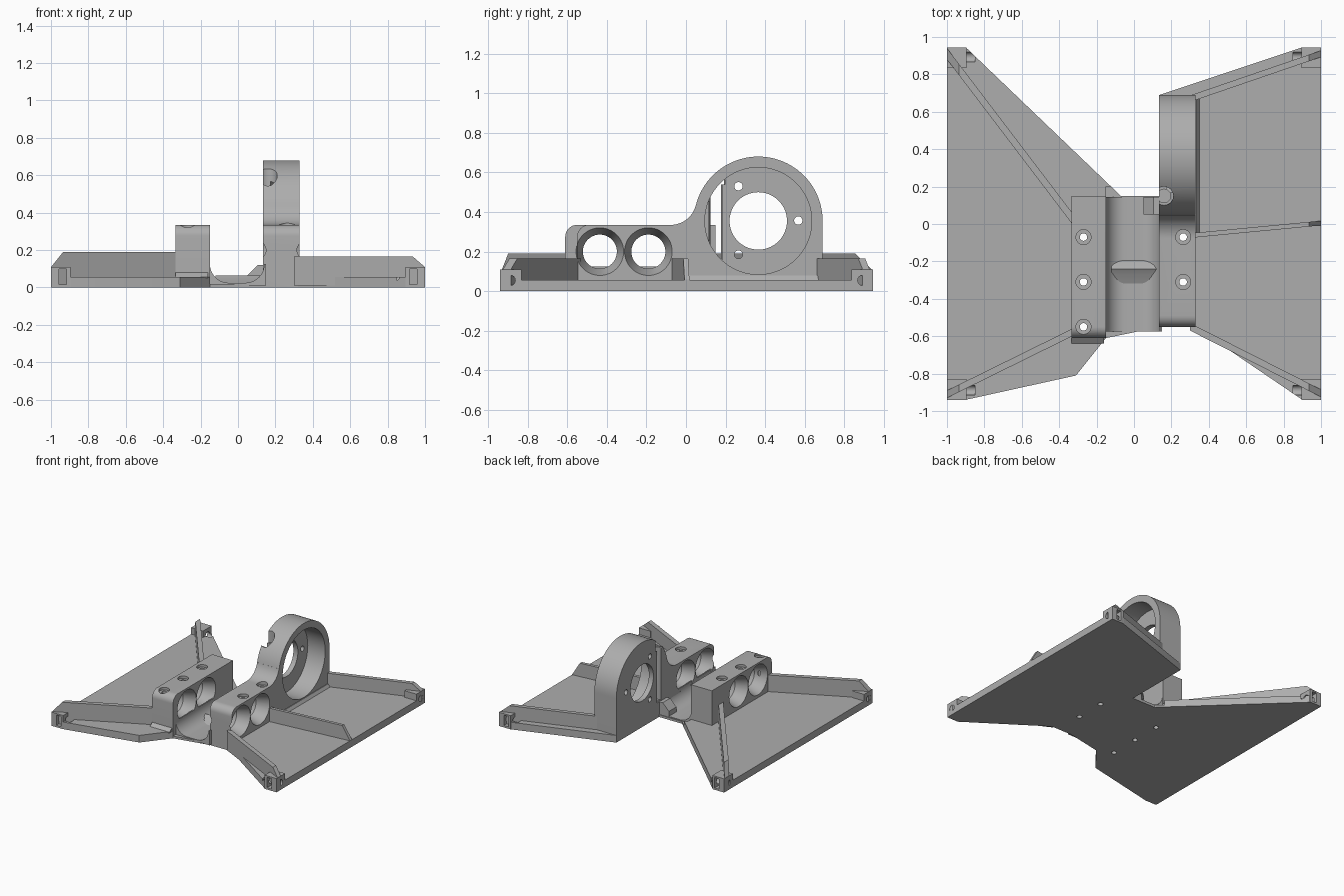
import bpy, bmesh, math
from mathutils import Vector

if "Cube" in bpy.data.objects:
    bpy.data.objects.remove(bpy.data.objects["Cube"])

grey = bpy.data.materials.new("plain_grey")
grey.diffuse_color = (0.42, 0.42, 0.42, 1)
grey.use_nodes = True
grey.node_tree.nodes["Principled BSDF"].inputs["Base Color"].default_value = grey.diffuse_color


def prism(name, pts, axis, a, b):
    """Extrude a 2D outline along an axis: X uses (y,z), Y uses (x,z), Z uses (x,y)."""
    place = {"X": lambda p, t: (t, p[0], p[1]),
             "Y": lambda p, t: (p[0], t, p[1]),
             "Z": lambda p, t: (p[0], p[1], t)}[axis]
    bm = bmesh.new()
    lo = [bm.verts.new(place(p, a)) for p in pts]
    hi = [bm.verts.new(place(p, b)) for p in pts]
    n = len(pts)
    bm.faces.new(lo)
    bm.faces.new(hi)
    for i in range(n):
        bm.faces.new((lo[i], lo[(i + 1) % n], hi[(i + 1) % n], hi[i]))
    bmesh.ops.recalc_face_normals(bm, faces=bm.faces)
    me = bpy.data.meshes.new(name)
    bm.to_mesh(me)
    bm.free()
    me.materials.append(grey)
    ob = bpy.data.objects.new(name, me)
    bpy.context.collection.objects.link(ob)
    return ob


def box(name, x0, x1, y0, y1, z0, z1):
    return prism(name, [(x0, y0), (x1, y0), (x1, y1), (x0, y1)], "Z", z0, z1)


def arc(cx, cy, r, a0, a1, n=12):
    return [(cx + r * math.cos(math.radians(a0 + (a1 - a0) * i / n)),
             cy + r * math.sin(math.radians(a0 + (a1 - a0) * i / n))) for i in range(n + 1)]


def rod(axis, c, r, a, b, r2=None, n=48):
    """Round cutter, optionally tapering to r2 at its far end."""
    ob = prism("cutter", arc(c[0], c[1], r, 0, 360, n)[:-1], axis, a, b)
    if r2:
        k = "XYZ".index(axis)
        i, j = [m for m in range(3) if m != k]
        for v in ob.data.vertices:
            if abs(v.co[k] - b) < 1e-5:
                v.co[i] = c[0] + (v.co[i] - c[0]) * r2 / r
                v.co[j] = c[1] + (v.co[j] - c[1]) * r2 / r
    return ob


def cut(ob, cutters):
    """Subtract each cutter, bake the result and delete the cutters."""
    for c in cutters:
        m = ob.modifiers.new("cut", "BOOLEAN")
        m.operation, m.solver, m.object = "DIFFERENCE", "EXACT", c
    dg = bpy.context.evaluated_depsgraph_get()
    dg.update()
    me = bpy.data.meshes.new_from_object(ob.evaluated_get(dg))
    ob.modifiers.clear()
    ob.data = me
    for c in cutters:
        bpy.data.objects.remove(c)


def screw_holes(pts, z_top=None):
    out = []
    for x, y in pts:
        out.append(rod("Z", (x, y), 0.02, -0.1, 0.5, n=20))
        if z_top:
            out.append(rod("Z", (x, y), 0.04, z_top, 0.5, n=28))
    return out


def rod_bores(x0, x1):
    """Two bores narrowing to the middle of a clamp block."""
    out, mid = [], (x0 + x1) / 2
    for y in (-0.435, -0.19):
        out.append(rod("X", (y, 0.2), 0.085, x0 - 0.1, x1 + 0.1))
        out.append(rod("X", (y, 0.2), 0.121, x0 - 0.002, mid, 0.086))
        out.append(rod("X", (y, 0.2), 0.121, x1 + 0.002, mid, 0.086))
    return out


left_pts = [(-0.27, -0.07), (-0.27, -0.31), (-0.27, -0.55)]
right_pts = [(0.263, -0.07), (0.263, -0.31)]

# base plate with a sunken strip for the channel
plate = prism("base_plate", [
    (-1, 0.945), (-0.9, 0.945), (-0.07, 0.15), (0.135, 0.15), (0.135, 0.69), (0.9, 0.945),
    (1, 0.945), (1, -0.94), (0.9, -0.94), (0.4, -0.6), (0.32, -0.55), (0.14, -0.55),
    (-0.15, -0.61), (-0.31, -0.81), (-0.9, -0.94), (-1, -0.94)], "Z", 0, 0.057)
cuts = [box("cutter", -0.15, 0.14, -0.7, 0.2, 0.018, 0.2)] + screw_holes(left_pts + right_pts)

# corner blocks with a nut slot and a side hole
for sx in (-1, 1):
    for sy, ye in ((-1, -0.94), (1, 0.945)):
        yi = ye - sy * 0.11
        xs, ys = sorted((sx, sx * 0.895)), sorted((ye, yi))
        block = box("corner_block", *xs, *ys, 0, 0.11)

        def openings():
            s = sorted((sx * 0.916, sx * 0.956))
            t = sorted((ye + sy * 0.05, ye - sy * 0.075))
            return [box("cutter", *s, *t, 0.015, 0.098),
                    rod("X", (ye - sy * 0.052, 0.055), 0.026, sx * 0.85, sx * 1.1, n=24)]
        cut(block, openings())
        cuts += openings()
cut(plate, cuts)


# stiffening ribs, sheared so both ends stay parallel to the plate edge
def rib(name, p, q, h, w, end=0.11):
    (x0, y0), (x1, y1) = p, q
    s = 1 if x1 > 0 else -1
    ob = prism(name, [(x0, 0.01), (x0, h), (s * 0.935, h), (s * 0.999, end), (s * 0.999, 0.01)],
               "Y", -w / 2, w / 2)
    for v in ob.data.vertices:
        v.co.y += y0 + (y1 - y0) * (v.co.x - x0) / (x1 - x0)


rib("rear_left_rib", (-0.3, -0.01), (-1, 0.91), 0.19, 0.06)
rib("front_left_rib", (-0.3, -0.565), (-1, -0.91), 0.19, 0.04)
rib("rear_right_rib", (0.3, 0.67), (1, 0.91), 0.165, 0.035)
rib("middle_right_rib", (0.3, -0.062), (1, 0.005), 0.165, 0.025, 0.06)
rib("front_right_rib", (0.3, -0.55), (1, -0.905), 0.165, 0.04)

# left clamp block
left = prism("left_clamp_block", [(0.15, 0.01), (0.15, 0.335)]
             + arc(-0.55, 0.275, 0.06, 90, 180, 8) + [(-0.61, 0.01)], "X", -0.335, -0.15)
cut(left, rod_bores(-0.335, -0.15) + screw_holes(left_pts, 0.315))
prism("left_block_foot", [(-0.64, 0.05), (-0.64, 0.057), (-0.61, 0.08), (-0.6, 0.05)],
      "X", -0.335, -0.16)

# right clamp block flowing into the round motor mount
mount = prism("motor_mount", [(-0.55, 0.003)] + arc(-0.49, 0.275, 0.06, 180, 90, 8)
              + arc(-0.077, 0.465, 0.13, 270, 346, 12)
              + arc(0.365, 0.355, 0.325, 166, 0, 48) + [(0.69, 0.003)], "X", 0.135, 0.33)
mount_cuts = rod_bores(0.135, 0.33) + screw_holes(right_pts, 0.315)
mount_cuts += [rod("X", (0.365, 0.355), 0.27, 0.175, 0.5, n=72),
               rod("X", (0.365, 0.355), 0.145, 0.0, 0.5, n=56),
               rod("Z", (0.16, 0.15), 0.036, 0.12, 0.9, n=28),
               rod("Z", (0.16, 0.15), 0.05, 0.54, 0.9, n=28)]
for y, z in ((0.265, 0.53), (0.265, 0.185), (0.567, 0.357)):
    mount_cuts.append(rod("X", (y, z), 0.021, 0.0, 0.4, n=20))
cut(mount, mount_cuts)
prism("mount_foot", [(0.32, 0.05), (0.32, 0.08), (0.335, 0.08), (0.355, 0.05)], "Y", -0.05, 0.69)

# rounded channel between the blocks, with a low ridge across it
prism("channel", [(-0.16, 0.01), (-0.16, 0.125)] + arc(-0.05, 0.125, 0.1, 180, 270)
      + arc(0.04, 0.125, 0.1, 270, 360) + [(0.15, 0.125), (0.15, 0.01)], "Y", -0.575, 0.145)
prism("channel_ridge", [(-0.33, 0.02), (-0.27, 0.045), (-0.24, 0.065), (-0.22, 0.05), (-0.19, 0.02)],
      "X", -0.12, 0.12)

# small boss under the upright screw
boss = prism("screw_boss", [(0.05, 0.02), (0.05, 0.065), (0.105, 0.12), (0.14, 0.12), (0.14, 0.02)],
             "Y", 0.05, 0.145)
cut(boss, [rod("Z", (0.16, 0.15), 0.02, 0.03, 0.3, n=20)])

# smooth curved walls, keep hard edges
for ob in bpy.context.collection.objects:
    ob.select_set(True)
    bpy.context.view_layer.objects.active = ob
bpy.ops.object.shade_smooth_by_angle(angle=math.radians(30))
